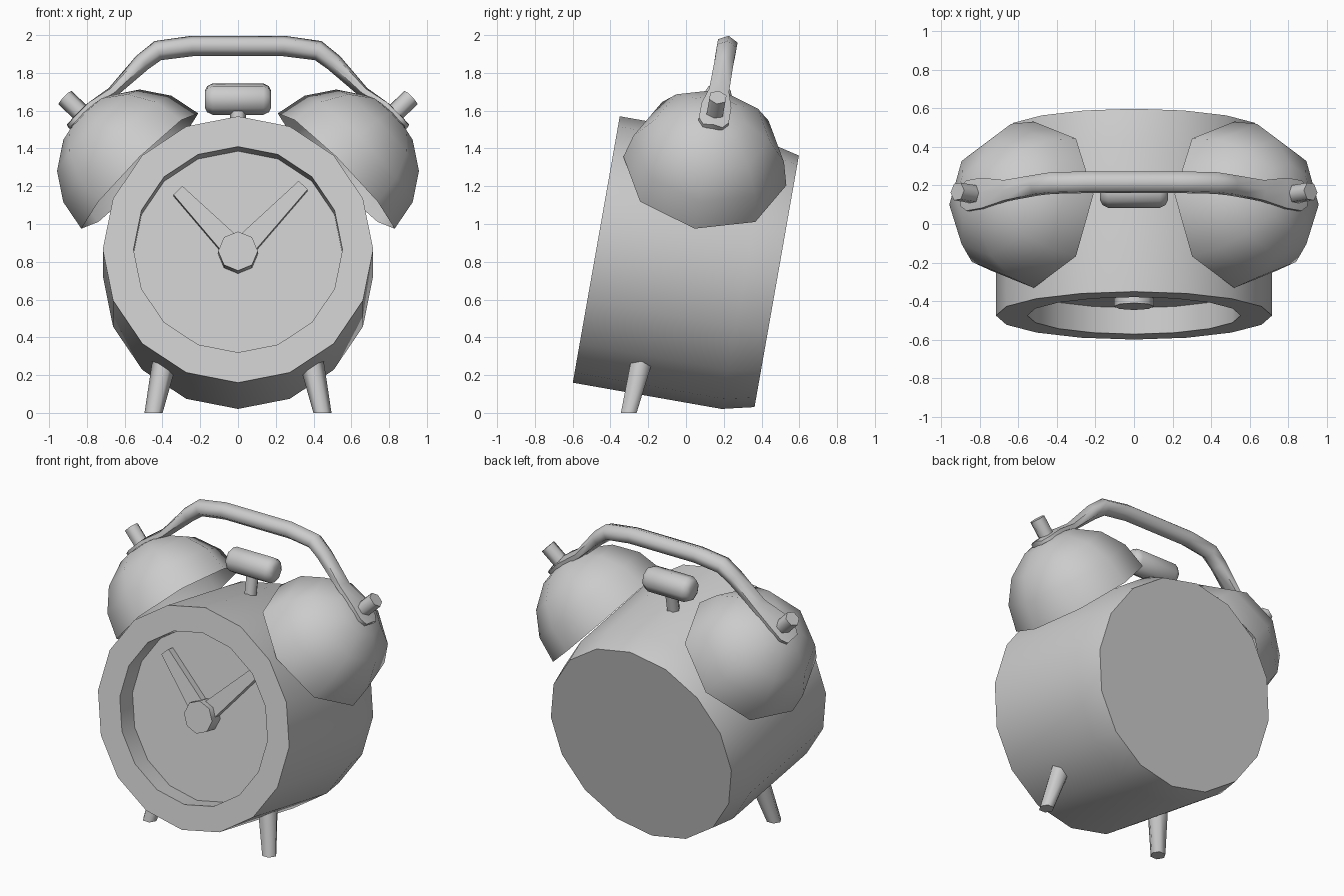
import bpy, bmesh
from math import sin, cos, pi, radians
from mathutils import Matrix, Vector

if "Cube" in bpy.data.objects:
    bpy.data.objects.remove(bpy.data.objects["Cube"])

# Tilted clock frame: x right, y from dial to back, z up the dial; origin at the front rim centre
TILT = Matrix.Translation((0, -0.475, 0.865)) @ Matrix.Rotation(radians(-10), 4, 'X')
MID = 0.494   # depth of bells, handle and striker in the case


def loft(name, rings, matrix, caps=True):
    """Skin a list of equal-length closed rings."""
    bm = bmesh.new()
    vs = [[bm.verts.new(matrix @ Vector(p)) for p in ring] for ring in rings]
    n = len(vs[0])
    for a, b in zip(vs, vs[1:]):
        for i in range(n):
            j = (i + 1) % n
            bm.faces.new((a[i], a[j], b[j], b[i]))
    if caps:
        bm.faces.new(vs[0][::-1])
        bm.faces.new(vs[-1])
    bmesh.ops.remove_doubles(bm, verts=bm.verts, dist=1e-5)
    bmesh.ops.recalc_face_normals(bm, faces=bm.faces)
    me = bpy.data.meshes.new(name)
    bm.to_mesh(me)
    bm.free()
    me.shade_smooth()
    me.set_sharp_from_angle(angle=radians(65))
    ob = bpy.data.objects.new(name, me)
    bpy.context.collection.objects.link(ob)
    return ob


def lathe(name, profile, n, matrix, caps=True):
    """Revolve (radius, height) points about local z."""
    rings = [[(r * cos(2 * pi * i / n), r * sin(2 * pi * i / n), h) for i in range(n)]
             for r, h in profile]
    return loft(name, rings, matrix, caps)


# Case with recessed dial and tapered back
axis = TILT @ Matrix.Rotation(radians(-90), 4, 'X')
lathe("case", [(0.553, 0.138), (0.553, 0), (0.716, 0), (0.716, 0.80), (0.676, 0.97)], 16, axis)

# Hub and tapered hands
lathe("hand_hub", [(0.105, 0.048), (0.105, 0.14)], 8, axis)
for name, tip in (("hour_hand", (-0.318, 0.334)), ("minute_hand", (0.345, 0.362))):
    d = Vector((tip[0], 0, tip[1]))
    side = Vector((d.z, 0, -d.x)).normalized()
    rings = []
    for t, w in ((0, 0.062), (1, 0.033)):
        c = d * t
        rings.append([c + side * s * w + Vector((0, y, 0))
                      for s, y in ((-1, 0.09), (1, 0.09), (1, 0.14), (-1, 0.14))])
    loft(name, rings, TILT)

# Bells with studs, and legs, left and right
for s, label in ((-1, "left"), (1, "right")):
    m = TILT @ Matrix.Translation((0.52 * s, MID, 0.509)) @ Matrix.Rotation(radians(45 * s), 4, 'Y')
    if s < 0:
        m = m @ Matrix.Rotation(pi, 4, 'Z')
    dome = [(0.438 * cos(k * pi / 8), 0.438 * sin(k * pi / 8)) for k in range(4)] + [(0, 0.438)]
    lathe(label + "_bell", dome, 8, m, caps=False)
    lathe(label + "_stud", [(0.05, 0.40), (0.05, 0.56)], 6, m)
    rings = []
    for x, y, z, r in ((0.447, -0.303, 0, 0.048), (0.382, -0.228, 0.30, 0.068)):
        rings.append([(s * (x + r * cos(i * pi / 3)), y + r * sin(i * pi / 3), z) for i in range(6)])
    loft(label + "_leg", rings, Matrix())

# Carrying handle: round bar flattening into end plates (x, z, half depth, half thickness)
half = [(0.892, 0.745, 0.055, 0.020), (0.862, 0.775, 0.084, 0.022), (0.785, 0.852, 0.084, 0.024),
        (0.665, 0.932, 0.056, 0.030), (0.507, 1.092, 0.053, 0.048), (0.425, 1.156, 0.055, 0.054),
        (0.243, 1.181, 0.055, 0.055)]
path = half + [(-x, z, w, t) for x, z, w, t in reversed(half)]
rings = []
for i, (x, z, w, t) in enumerate(path):
    p, q = path[max(i - 1, 0)], path[min(i + 1, len(path) - 1)]
    d = Vector((q[0] - p[0], 0, q[1] - p[1])).normalized()
    nrm = Vector((-d.z, 0, d.x))
    rings.append([Vector((x, MID, z)) + nrm * t * cos(k * pi / 3)
                  + Vector((0, w * 1.1 * sin(k * pi / 3), 0)) for k in range(6)])
loft("handle", rings, TILT)

# Striker between the bells
head = TILT @ Matrix.Translation((0, MID, 0.895)) @ Matrix.Rotation(radians(90), 4, 'Y')
lathe("striker_head", [(0.045, -0.176), (0.07, -0.163), (0.084, -0.135),
                       (0.084, 0.135), (0.07, 0.163), (0.045, 0.176)], 8, head)
lathe("striker_stem", [(0.042, 0.66), (0.042, 0.87)], 6, TILT @ Matrix.Translation((0, MID, 0)))
